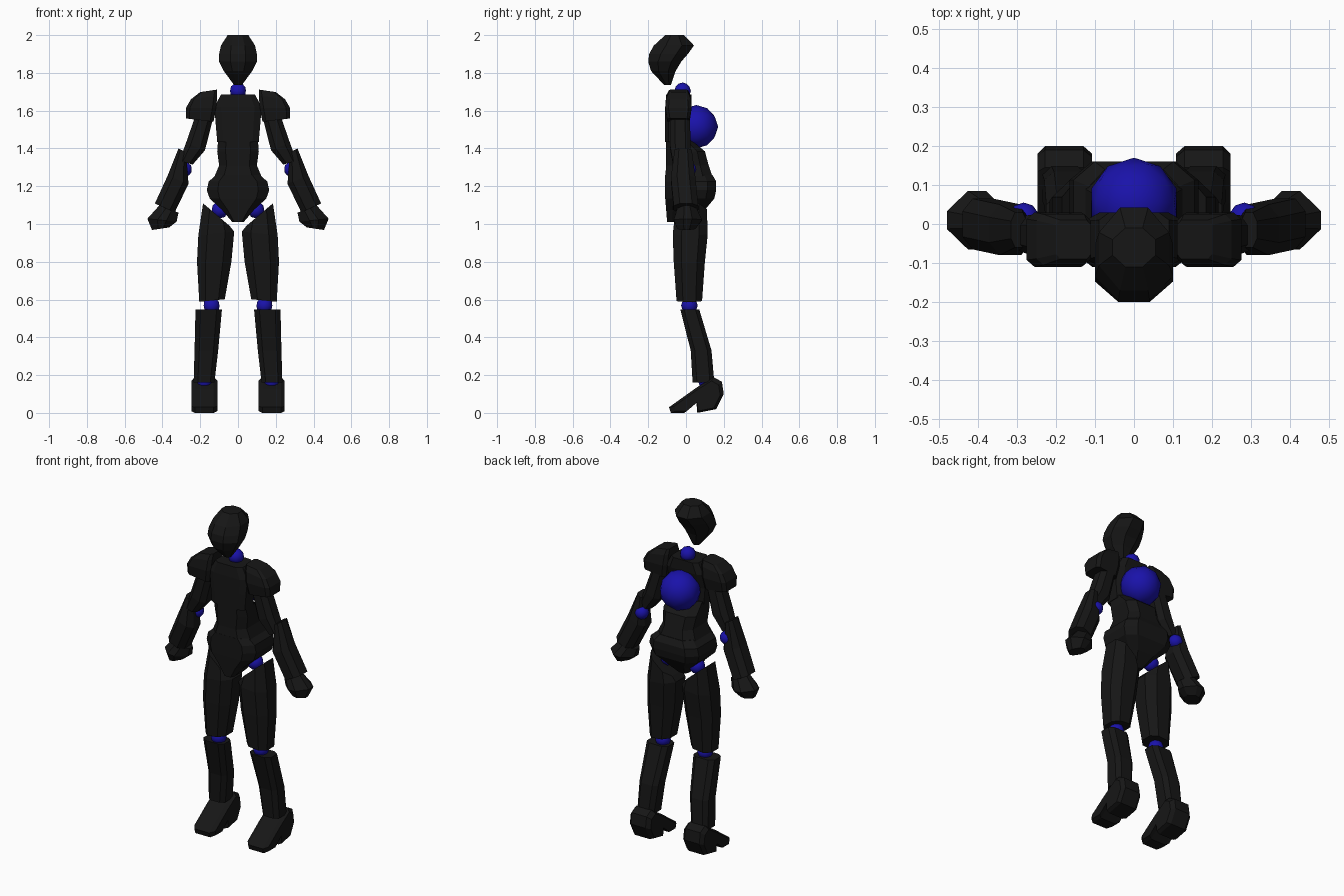
import bpy, bmesh
from mathutils import Vector


def material(name, rgb):
    m = bpy.data.materials.new(name)
    m.diffuse_color = (*rgb, 1)
    return m


BLACK = material("black_armour", (0.008, 0.008, 0.008))
BLUE = material("blue_joint", (0.01, 0.006, 0.4))


def finish(name, bm, mat, mirror):
    bmesh.ops.recalc_face_normals(bm, faces=bm.faces)
    mesh = bpy.data.meshes.new(name)
    bm.to_mesh(mesh)
    bm.free()
    mesh.materials.append(mat)
    ob = bpy.data.objects.new(name, mesh)
    bpy.context.collection.objects.link(ob)
    if mirror:
        ob.modifiers.new("Mirror", "MIRROR").use_mirror_merge = False
    return ob


def loft(name, rings, mirror=False, cut=0.5):
    """Chamfered eight-sided sections: (x0, x1, y0, y1, z, slope of z along x)."""
    bm = bmesh.new()
    shape = [(-cut, -1), (cut, -1), (1, -cut), (1, cut),
             (cut, 1), (-cut, 1), (-1, cut), (-1, -cut)]
    loops = []
    for x0, x1, y0, y1, z, slope in rings:
        cx, cy, hx, hy = (x0 + x1) / 2, (y0 + y1) / 2, (x1 - x0) / 2, (y1 - y0) / 2
        loops.append([bm.verts.new((cx + u * hx, cy + v * hy, z + u * hx * slope))
                      for u, v in shape])
    for a, b in zip(loops, loops[1:]):
        for i in range(8):
            j = (i + 1) % 8
            bm.faces.new((a[i], a[j], b[j], b[i]))
    bm.faces.new(loops[0])
    bm.faces.new(loops[-1])
    return finish(name, bm, BLACK, mirror)


def ball(name, centre, radius, mirror=False):
    bm = bmesh.new()
    bmesh.ops.create_icosphere(bm, subdivisions=2, radius=radius)
    bmesh.ops.translate(bm, verts=bm.verts, vec=Vector(centre))
    for f in bm.faces:
        f.smooth = True
    return finish(name, bm, BLUE, mirror)


# Mask-like head with a hollowed back
loft("head", [
    (-0.02, 0.02, -0.115, -0.08, 1.735, 0),
    (-0.075, 0.075, -0.185, -0.055, 1.81, 0),
    (-0.10, 0.10, -0.20, -0.025, 1.86, 0),
    (-0.10, 0.10, -0.195, 0.01, 1.90, 0),
    (-0.09, 0.09, -0.17, 0.042, 1.945, 0),
    (-0.055, 0.055, -0.11, -0.01, 2.0, 0)], cut=0.4)
ball("neck_ball", (0, -0.018, 1.705), 0.044)

# Torso
loft("chest", [
    (-0.11, 0.11, -0.11, 0.005, 1.435, 0),
    (-0.118, 0.118, -0.11, 0.005, 1.53, 0),
    (-0.125, 0.125, -0.11, 0.03, 1.62, 0),
    (-0.09, 0.09, -0.105, 0.03, 1.685, 0)], cut=0.7)
ball("back_orb", (0, 0.055, 1.515), 0.115)
loft("abdomen", [
    (-0.105, 0.105, -0.105, 0.02, 1.45, 0),
    (-0.11, 0.11, -0.105, 0.10, 1.385, 0),
    (-0.10, 0.10, -0.105, 0.12, 1.31, 0),
    (-0.125, 0.125, -0.11, 0.14, 1.25, 0)], cut=0.6)
loft("pelvis", [
    (-0.03, 0.03, -0.10, 0.04, 1.01, 0),
    (-0.085, 0.085, -0.105, 0.10, 1.075, 0),
    (-0.15, 0.15, -0.11, 0.15, 1.135, 0),
    (-0.165, 0.165, -0.11, 0.16, 1.18, 0),
    (-0.155, 0.155, -0.11, 0.16, 1.225, 0),
    (-0.115, 0.115, -0.11, 0.14, 1.26, 0)], cut=0.65)

# Arms
loft("shoulder_pad", [
    (0.13, 0.275, -0.10, 0.02, 1.55, 0.12),
    (0.115, 0.275, -0.11, 0.03, 1.615, 0),
    (0.11, 0.25, -0.105, 0.025, 1.67, -0.15),
    (0.11, 0.20, -0.09, 0.01, 1.705, -0.15)], True, cut=0.75)
ball("shoulder_ball", (0.185, -0.03, 1.565), 0.045, True)
loft("upper_arm", [
    (0.135, 0.225, -0.085, 0.02, 1.56, 0.3),
    (0.175, 0.275, -0.085, 0.025, 1.41, 0.4),
    (0.24, 0.31, -0.07, 0.02, 1.325, 0.3)], True)
ball("elbow_ball", (0.283, 0.015, 1.29), 0.04, True)
loft("forearm", [
    (0.275, 0.315, -0.06, 0.03, 1.39, 0.5),
    (0.262, 0.372, -0.08, 0.05, 1.235, 0.4),
    (0.335, 0.44, -0.065, 0.065, 1.085, 0.45)], True)
loft("hand", [
    (0.315, 0.415, -0.045, 0.055, 1.08, 0.4),
    (0.325, 0.48, -0.065, 0.085, 1.02, 0.1),
    (0.365, 0.455, -0.045, 0.05, 0.975, -0.15)], True, cut=0.3)

# Legs
ball("hip_ball", (0.095, 0.03, 1.075), 0.045, True)
loft("thigh", [
    (0.045, 0.185, -0.055, 0.11, 1.05, -0.85),
    (0.02, 0.21, -0.07, 0.115, 0.95, -0.1),
    (0.035, 0.217, -0.065, 0.10, 0.80, 0),
    (0.07, 0.205, -0.05, 0.085, 0.595, -0.1)], True)
# upper rim slopes up towards the outside
thigh = bpy.data.objects["thigh"].data
for v in thigh.vertices[:8]:
    v.co.z = 1.05 + (v.co.x - 0.115) * 0.85
ball("knee_ball", (0.14, 0.018, 0.568), 0.044, True)
loft("shin", [
    (0.085, 0.225, -0.03, 0.07, 0.548, 0),
    (0.105, 0.23, 0.025, 0.135, 0.33, 0),
    (0.125, 0.235, 0.035, 0.15, 0.16, 0)], True, cut=0.6)
ball("ankle_ball", (0.178, 0.105, 0.165), 0.04, True)

# Foot: heeled side profile, extruded across and narrowed at both cheeks
profile = [(-0.09, 0.03), (-0.08, 0.0), (-0.01, 0.0), (0.055, 0.055), (0.06, 0.0),
           (0.16, 0.02), (0.2, 0.10), (0.19, 0.165), (0.145, 0.19), (0.05, 0.13)]
bm = bmesh.new()
loops = []
for x, s in ((0.108, 0.84), (0.13, 1), (0.228, 1), (0.247, 0.84)):
    loops.append([bm.verts.new((x, 0.08 + (y - 0.08) * s, 0.06 + (z - 0.06) * s))
                  for y, z in profile])
for a, b in zip(loops, loops[1:]):
    for i in range(len(profile)):
        j = (i + 1) % len(profile)
        bm.faces.new((a[i], a[j], b[j], b[i]))
bm.faces.new(loops[0])
bm.faces.new(loops[-1])
finish("foot", bm, BLACK, True)
